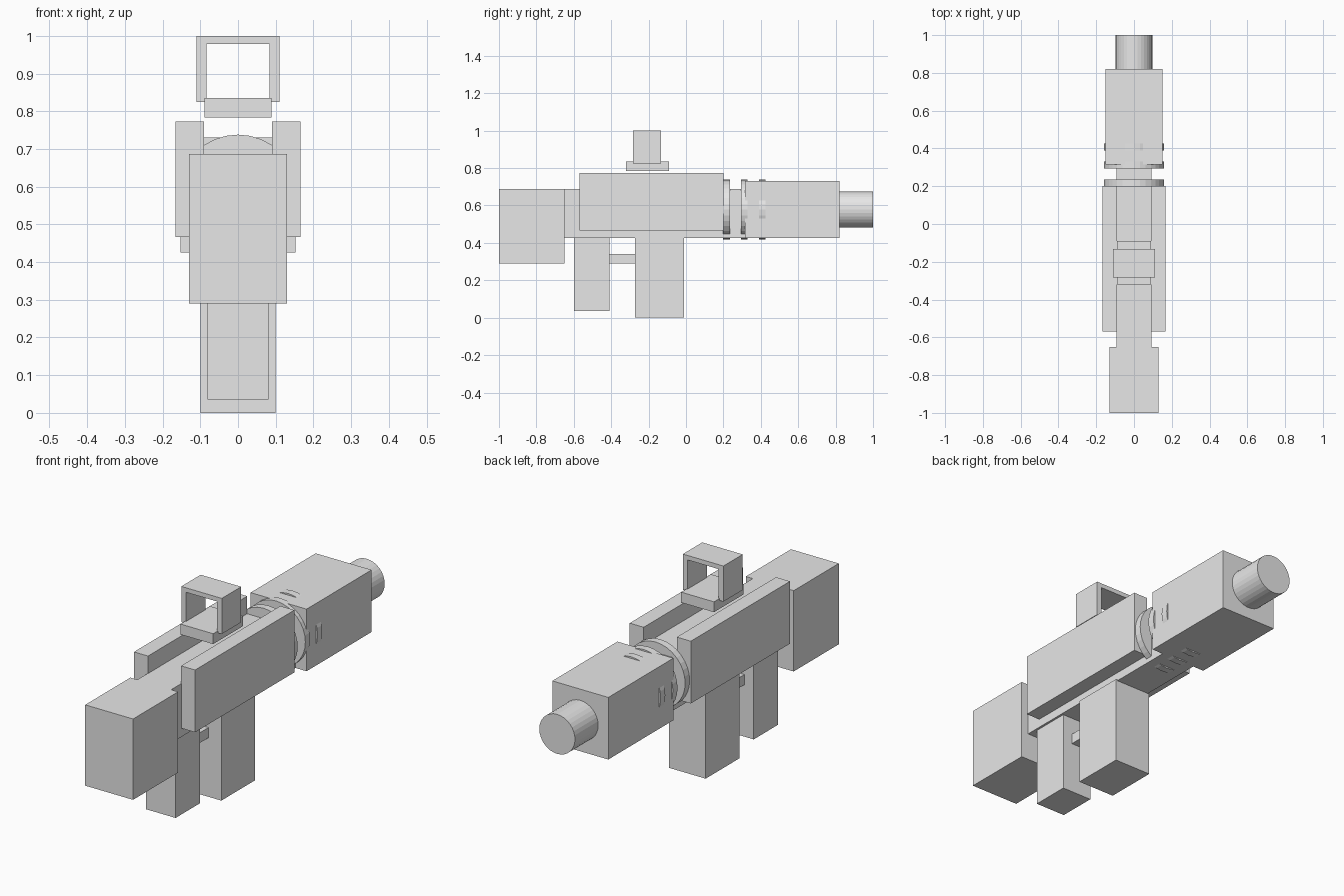
import bpy
import math

cube = bpy.data.objects.get("Cube")
if cube:
    bpy.data.objects.remove(cube, do_unlink=True)

grey = bpy.data.materials.new("light grey")
grey.use_nodes = True
COLOUR = (0.8, 0.8, 0.8, 1)
grey.diffuse_color = COLOUR
grey.node_tree.nodes["Principled BSDF"].inputs["Base Color"].default_value = COLOUR

AXIS_Z = 0.578  # height of the barrel axis


def finish(name):
    ob = bpy.context.object
    ob.name = ob.data.name = name
    ob.data.materials.clear()
    ob.data.materials.append(grey)
    return ob


def box(name, x, y, z):
    """Box from (min, max) pairs on each axis."""
    spans = (x, y, z)
    bpy.ops.mesh.primitive_cube_add(size=1, location=[(a + b) / 2 for a, b in spans])
    size = [b - a for a, b in spans]
    for v in bpy.context.object.data.vertices:
        v.co = [c * s for c, s in zip(v.co, size)]
    return finish(name)


def centred_box(name, half_width, y, z):
    return box(name, (-half_width, half_width), y, z)


def cylinder(name, radius, y0, y1):
    bpy.ops.mesh.primitive_cylinder_add(
        vertices=32, radius=radius, depth=y1 - y0,
        location=(0, (y0 + y1) / 2, AXIS_Z), rotation=(math.pi / 2, 0, 0))
    return finish(name)


# Main body and stock
centred_box("stock", 0.13, (-1, -0.65), (0.29, 0.687))
centred_box("body", 0.092, (-0.65, 0.33), (0.425, 0.687))

# Side rails
for name, side in (("left_rail", 1), ("right_rail", -1)):
    xs = sorted((side * 0.09, side * 0.166))
    box(name, xs, (-0.57, 0.2), (0.467, 0.773))

# Fore-end, barrel and rings
centred_box("fore_end", 0.152, (0.315, 0.82), (0.425, 0.73))
cylinder("barrel", 0.097, 0.8, 1)
for i in range(3):
    y = 0.217 + i * 0.095
    cylinder(f"ring_{i + 1}", 0.16, y - 0.018, y + 0.018)

# Parts below the body
centred_box("rear_grip", 0.081, (-0.6, -0.41), (0.035, 0.43))
centred_box("front_block", 0.1, (-0.272, -0.01), (0, 0.43))
centred_box("trigger_bar", 0.03, (-0.42, -0.265), (0.29, 0.34))

# Sight: a base plate with an arch over it
centred_box("sight_base", 0.089, (-0.32, -0.09), (0.784, 0.835))

arch = [(-0.11, 0.825), (-0.11, 1), (0.11, 1), (0.11, 0.825),
        (0.084, 0.825), (0.084, 0.978), (-0.084, 0.978), (-0.084, 0.825)]
n = len(arch)
verts = [(x, y, z) for y in (-0.283, -0.133) for x, z in arch]
quads = [(0, 1, 6, 7), (1, 2, 5, 6), (2, 3, 4, 5)]
faces = [q[::-1] for q in quads] + [tuple(i + n for i in q) for q in quads]
faces += [(i, (i + 1) % n, (i + 1) % n + n, i + n) for i in range(n)]
mesh = bpy.data.meshes.new("sight_frame")
mesh.from_pydata(verts, [], faces)
frame = bpy.data.objects.new("sight_frame", mesh)
bpy.context.collection.objects.link(frame)
bpy.context.view_layer.objects.active = frame
finish("sight_frame")

# Make the frame's normals face outward
import bmesh
bm = bmesh.new()
bm.from_mesh(mesh)
bmesh.ops.recalc_face_normals(bm, faces=bm.faces)
bm.to_mesh(mesh)
bm.free()
